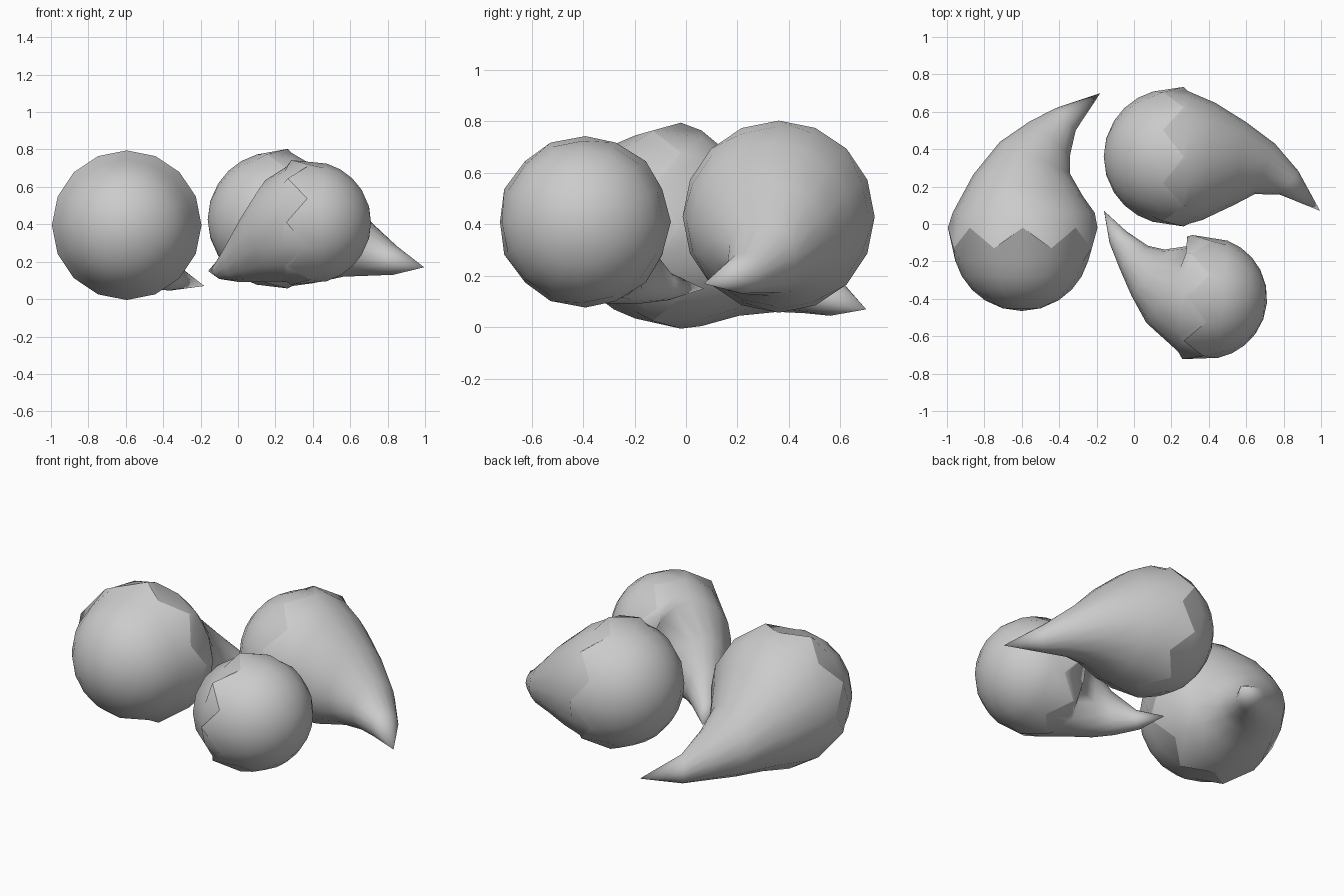
import bpy, bmesh, math
from mathutils import Vector

if "Cube" in bpy.data.objects:
    bpy.data.objects.remove(bpy.data.objects["Cube"])

SIDES = 16
JAG = 0.055


def make_ring(bm, center, r, t, jag=0.0, height=None):
    """Ring of vertices around level direction t; jag makes it zigzag along t."""
    side = t.cross(Vector((0, 0, 1))).normalized() * r
    up = Vector((0, 0, height or r))
    loop = []
    for k in range(SIDES):
        a = 2 * math.pi * k / SIDES
        p = center + side * math.cos(a) + up * math.sin(a)
        loop.append(bm.verts.new(p + t * (-jag if k % 2 else jag)))
    return loop


def loft(name, bm, loops, tip):
    """Skin the loops and close the last one onto a tip point."""
    end = bm.verts.new(tip)
    for k in range(SIDES):
        n = (k + 1) % SIDES
        for a, b in zip(loops, loops[1:]):
            bm.faces.new((a[k], a[n], b[n], b[k]))
        bm.faces.new((loops[-1][k], loops[-1][n], end))
    bmesh.ops.recalc_face_normals(bm, faces=bm.faces[:])
    for f in bm.faces:
        f.smooth = True
    me = bpy.data.meshes.new(name)
    bm.to_mesh(me)
    bm.free()
    bpy.context.collection.objects.link(bpy.data.objects.new(name, me))


def round_head(name, center, r, axis, rim):
    """Half ball that flares out to the zigzag seam."""
    c, t = Vector(center), Vector(axis).normalized()
    bm = bmesh.new()
    loops = [make_ring(bm, Vector(rim[:3]), rim[3], t, JAG)]
    for deg in (74, 60, 46, 32, 16):
        a = math.radians(deg)
        loops.append(make_ring(bm, c - t * r * math.cos(a), r * math.sin(a), t))
    loft(name, bm, loops, c - t * r)


def curved_tail(name, rings, tip, axis):
    """Horn through upright rings (x, y, z, radius, optional half height)."""
    pts = [Vector(p[:3]) for p in rings] + [Vector(tip)]
    bm = bmesh.new()
    loops = []
    for i, ring in enumerate(rings):
        t = Vector(axis) if i < 2 else pts[i + 1] - pts[i - 1]
        t.z = 0
        height = ring[4] if len(ring) > 4 else None
        loops.append(make_ring(bm, pts[i], ring[3], t.normalized(),
                               0 if i else JAG, height))
    loft(name, bm, loops, tip)


# Three comma shapes chasing each other around the centre
commas = {
    "left": dict(
        head=((-0.6, -0.095, 0.39), 0.37), axis=(0, 1, 0), tip=(-0.18, 0.70, 0.07),
        rings=[(-0.595, -0.075, 0.395, 0.40), (-0.59, 0.06, 0.385, 0.38),
               (-0.565, 0.205, 0.345, 0.30), (-0.53, 0.355, 0.265, 0.205),
               (-0.45, 0.46, 0.195, 0.14), (-0.365, 0.56, 0.125, 0.08)]),
    "back": dict(
        head=((0.2, 0.36, 0.425), 0.362), axis=(1, 0, 0), tip=(0.995, 0.07, 0.17),
        rings=[(0.21, 0.36, 0.43, 0.373), (0.29, 0.355, 0.425, 0.355),
               (0.40, 0.335, 0.40, 0.315), (0.565, 0.325, 0.345, 0.225),
               (0.70, 0.295, 0.27, 0.145), (0.83, 0.22, 0.21, 0.08)]),
    "front": dict(
        head=((0.385, -0.395, 0.41), 0.327), axis=(-1, 0.08, 0), tip=(-0.16, 0.07, 0.15),
        rings=[(0.34, -0.395, 0.41, 0.333), (0.26, -0.375, 0.40, 0.308),
               (0.195, -0.32, 0.375, 0.245, 0.282), (0.075, -0.26, 0.29, 0.152, 0.198),
               (0.0, -0.18, 0.22, 0.098, 0.128), (-0.085, -0.07, 0.16, 0.055)]),
}
for name, c in commas.items():
    round_head(name + "_round_head", *c["head"], c["axis"], c["rings"][0])
    curved_tail(name + "_curved_tail", c["rings"], c["tip"], c["axis"])
